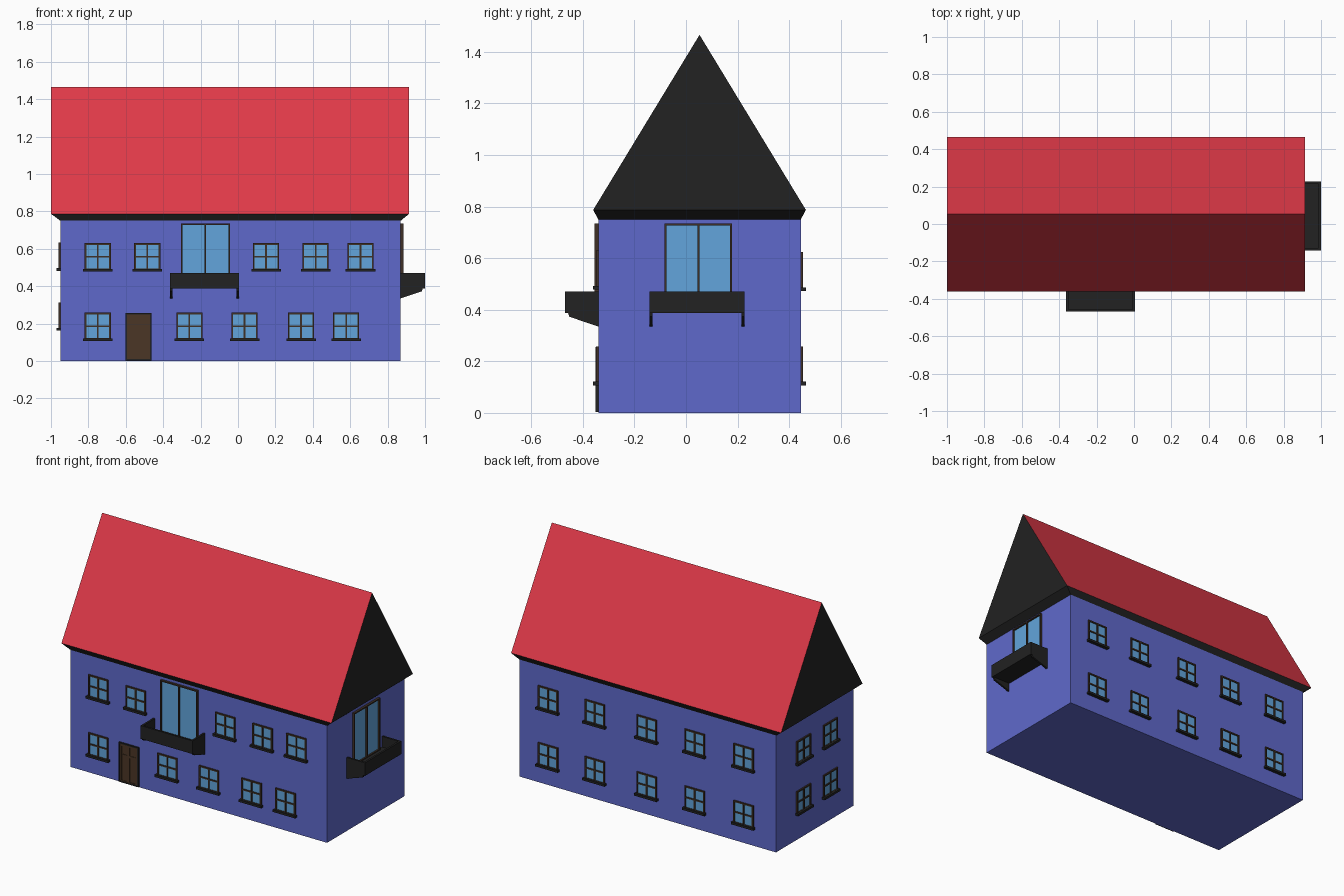
import bpy, bmesh
from math import radians
from mathutils import Matrix, Vector

if "Cube" in bpy.data.objects:
    bpy.data.objects.remove(bpy.data.objects["Cube"])


def material(name, rgb):
    lin = [(c / 255 / 12.92) if c < 11 else ((c / 255 + 0.055) / 1.055) ** 2.4 for c in rgb]
    m = bpy.data.materials.new(name)
    m.diffuse_color = (*lin, 1)
    m.use_nodes = True
    m.node_tree.nodes["Principled BSDF"].inputs["Base Color"].default_value = m.diffuse_color
    return m


BLUE = material("wall_blue", (95, 105, 203))
RED = material("roof_red", (222, 57, 72))
BLACK = material("trim_black", (34, 34, 34))
BROWN = material("frame_brown", (62, 48, 38))
WOOD = material("door_wood", (75, 54, 38))
GLASS = material("glass_blue", (98, 165, 220))


def finish(bm, name, mats, matrix=None):
    bmesh.ops.recalc_face_normals(bm, faces=bm.faces)
    me = bpy.data.meshes.new(name)
    bm.to_mesh(me)
    bm.free()
    for m in mats:
        me.materials.append(m)
    ob = bpy.data.objects.new(name, me)
    if matrix:
        ob.matrix_world = matrix
    bpy.context.collection.objects.link(ob)
    return ob


def add_box(bm, x0, x1, y0, y1, z0, z1):
    mat = Matrix.Translation(((x0 + x1) / 2, (y0 + y1) / 2, (z0 + z1) / 2)) @ \
        Matrix.Diagonal((x1 - x0, y1 - y0, z1 - z0, 1))
    bmesh.ops.create_cube(bm, size=1, matrix=mat)


def boxes(name, mat, dims, matrix=None):
    bm = bmesh.new()
    for d in dims:
        add_box(bm, *d)
    return finish(bm, name, [mat], matrix)


X0, X1, Y0, Y1, H = -0.95, 0.87, -0.34, 0.445, 0.75


def on_wall(side, u, z):
    """Local frame on a wall: x along it, -y outward, z up."""
    pos, ang = {"front": ((u, Y0, z), 0), "right": ((X1, u, z), 90),
                "back": ((u, Y1, z), 180), "left": ((X0, u, z), -90)}[side]
    return Matrix.Translation(pos) @ Matrix.Rotation(radians(ang), 4, "Z")


def frame_bars(w, h, t, depth, rows, mid):
    a = w / 2
    bars = [(-a, -a + t, -depth, 0, 0, h), (a - t, a, -depth, 0, 0, h),
            (-a + t, a - t, -depth, 0, 0, t), (-a + t, a - t, -depth, 0, h - t, h),
            (-mid / 2, mid / 2, -depth, 0, t, h - t)]
    for z in rows:
        bars += [(s0, s1, -depth * 0.95, 0, z - mid / 2, z + mid / 2)
                 for s0, s1 in ((-a + t, -mid / 2), (mid / 2, a - t))]
    return bars


def window(side, u, z, w=0.14, h=0.145):
    m = on_wall(side, u, z)
    boxes(f"{side}_window_frame", BROWN, frame_bars(w, h, 0.009, 0.009, [h / 2], 0.009), m)
    boxes(f"{side}_window_glass", GLASS, [(-w / 2 + .005, w / 2 - .005, -0.003, 0, .005, h - .005)], m)
    boxes(f"{side}_window_sill", BLACK, [(-w / 2 - .009, w / 2 + .009, -0.021, 0, -0.006, 0.008)], m)


def balcony(side, u):
    m = on_wall(side, u, 0)
    # glazed double door
    dm = on_wall(side, u + 0.005, 0.40)
    w, h = 0.262, 0.335
    boxes(f"{side}_balcony_door_frame", BROWN, frame_bars(w, h, 0.008, 0.014, [], 0.008), dm)
    boxes(f"{side}_balcony_door_glass", GLASS, [(-w / 2 + .005, w / 2 - .005, -0.004, 0, .005, h - .005)], dm)
    # floor slab with three parapet walls
    a, d, t = 0.184, 0.129, 0.012
    boxes(f"{side}_balcony", BLACK, [
        (-a, a, -d, 0, 0.387, 0.402), (-a, a, -d, -d + t, 0.402, 0.471),
        (-a, -a + t, -d + t, 0, 0.402, 0.471), (a - t, a, -d + t, 0, 0.402, 0.471)], m)
    # tapered brackets
    bm = bmesh.new()
    for x in (-a, a - t):
        f = bm.faces.new([bm.verts.new((x, y, z)) for y, z in
                          ((0, 0.387), (0, 0.335), (-0.113, 0.373), (-0.117, 0.387))])
        ext = bmesh.ops.extrude_face_region(bm, geom=[f], use_keep_orig=True)
        bmesh.ops.translate(bm, vec=Vector((t, 0, 0)),
                            verts=[v for v in ext["geom"] if isinstance(v, bmesh.types.BMVert)])
    finish(bm, f"{side}_balcony_brackets", [BLACK], m)


# house body
boxes("house_body", BLUE, [(X0, X1, Y0, Y1, 0, H)])

# roof: flared eaves, gables and two red slopes
bm = bmesh.new()
ex0, ex1, ey0, ey1, ez = -1.0, 0.915, -0.36, 0.465, 0.787
low = [bm.verts.new((x, y, H)) for x, y in ((X0, Y0), (X1, Y0), (X1, Y1), (X0, Y1))]
eave = [bm.verts.new((x, y, ez)) for x, y in ((ex0, ey0), (ex1, ey0), (ex1, ey1), (ex0, ey1))]
r0, r1 = (bm.verts.new((x, (ey0 + ey1) / 2, 1.466)) for x in (ex0, ex1))
bm.faces.new(low)
for i in range(4):
    j = (i + 1) % 4
    bm.faces.new((low[i], low[j], eave[j], eave[i]))
bm.faces.new((eave[1], eave[2], r1))
bm.faces.new((eave[3], eave[0], r0))
for f in (bm.faces.new((eave[0], eave[1], r1, r0)), bm.faces.new((eave[2], eave[3], r0, r1))):
    f.material_index = 1
finish(bm, "roof", [BLACK, RED])

# windows
for x in (-0.75, -0.485, 0.15, 0.415, 0.655):
    window("front", x, 0.485)
for x in (-0.75, -0.26, 0.035, 0.337, 0.578):
    window("front", x, 0.113)
for x in (0.664, 0.332, -0.036, -0.376, -0.723):
    window("back", x, 0.478)
    window("back", x, 0.113)
for y in (0.17, -0.10):
    window("left", y, 0.488)
    window("left", y, 0.168)

# balconies
balcony("front", -0.179)
balcony("right", 0.043)

# front door: leaf, casing and panel bars
dm = on_wall("front", -0.532, 0.003)
boxes("front_door_leaf", WOOD, [(-0.065, 0.065, -0.005, 0, 0, 0.25)], dm)
boxes("front_door_casing", BLACK, frame_bars(0.14, 0.253, 0.008, 0.010, [], 0.002)[:4], dm)
boxes("front_door_bars", WOOD, frame_bars(0.126, 0.248, 0.014, 0.008, [0.175], 0.014), dm)
